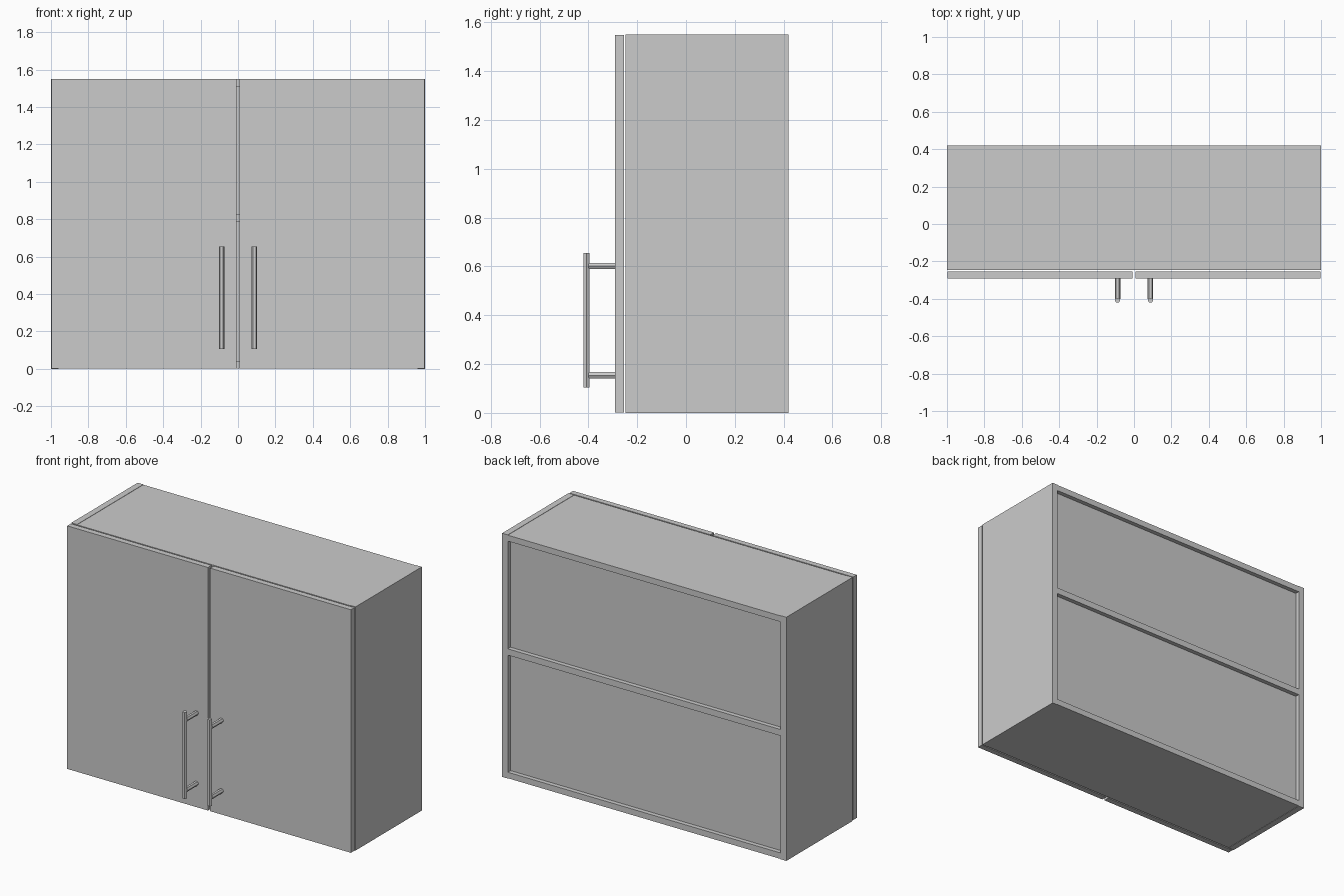
import bpy
import bmesh
from math import cos, sin, tau
from mathutils import Vector

if "Cube" in bpy.data.objects:
    bpy.data.objects.remove(bpy.data.objects["Cube"])


def finish(name, bm):
    bmesh.ops.recalc_face_normals(bm, faces=bm.faces)
    mesh = bpy.data.meshes.new(name)
    bm.to_mesh(mesh)
    bm.free()
    obj = bpy.data.objects.new(name, mesh)
    bpy.context.collection.objects.link(obj)
    return obj


def box(name, x, y, z):
    """Box from (min, max) pairs on each axis."""
    bm = bmesh.new()
    bmesh.ops.create_cube(bm, size=1)
    for v in bm.verts:
        v.co = [(a + b) / 2 + c * (b - a) for (a, b), c in zip((x, y, z), v.co)]
    return finish(name, bm)


def hex_rod(name, start, end, across, radius=0.0145):
    """Six-sided rod with corners pointing along x."""
    start, end, across = Vector(start), Vector(end), Vector(across)
    bm = bmesh.new()
    ring = [bm.verts.new(start + radius * (cos(i * tau / 6) * Vector((1, 0, 0))
                                           + sin(i * tau / 6) * across))
            for i in range(6)]
    face = bm.faces.new(ring)
    top = bmesh.ops.extrude_face_region(bm, geom=[face], use_keep_orig=True)["geom"]
    verts = [g for g in top if isinstance(g, bmesh.types.BMVert)]
    bmesh.ops.translate(bm, verts=verts, vec=end - start)
    return finish(name, bm)


HEIGHT = 1.55
BOARD = 0.04
DEPTH = (-0.247, 0.42)
INNER = (-1 + BOARD, 1 - BOARD)

# Carcass boards
box("bottom_board", INNER, DEPTH, (0.002, BOARD))
box("middle_shelf", INNER, DEPTH, (0.785, 0.825))
box("top_board", INNER, DEPTH, (HEIGHT - BOARD, HEIGHT - 0.002))

# Recessed back panel, split by the shelf
box("lower_back_panel", INNER, (0.375, 0.392), (BOARD, 0.785))
box("upper_back_panel", INNER, (0.375, 0.392), (0.825, HEIGHT - BOARD))

for side, s in (("left", -1), ("right", 1)):
    # Side panel and door
    box(side + "_side", sorted((s, s * INNER[1])), DEPTH, (0, HEIGHT))
    box(side + "_door", sorted((s * 0.008, s * 0.998)), (-0.291, -0.255),
        (0.002, HEIGHT - 0.002))
    # Bar handle on two posts
    x = s * 0.088
    hex_rod(side + "_handle_bar", (x, -0.4075, 0.105), (x, -0.4075, 0.655), (0, 1, 0))
    for level, z in (("lower", 0.154), ("upper", 0.602)):
        hex_rod(f"{side}_{level}_handle_post", (x, -0.291, z), (x, -0.40, z), (0, 0, 1))
